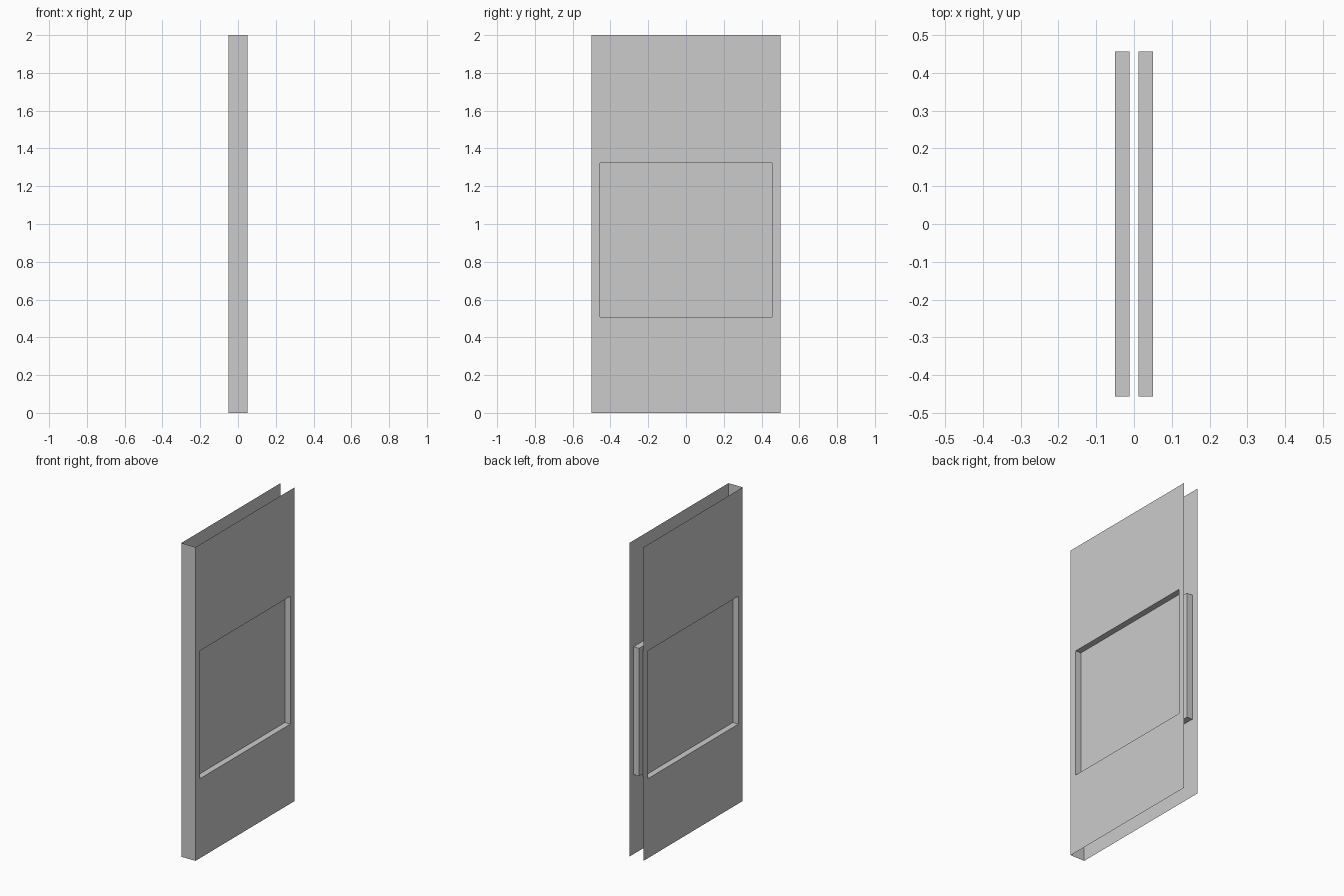
import bpy, bmesh

if "Cube" in bpy.data.objects:
    bpy.data.objects.remove(bpy.data.objects["Cube"])

HALF_X, HALF_Y, HEIGHT = 0.05, 0.5, 2.0
POCKET_X, POCKET_Y, POCKET_Z0, POCKET_Z1 = 0.0115, 0.456, 0.507, 1.322


def make_object(name, bm):
    mesh = bpy.data.meshes.new(name)
    bm.to_mesh(mesh)
    bm.free()
    obj = bpy.data.objects.new(name, mesh)
    bpy.context.collection.objects.link(obj)
    return obj


def ring(bm, x, y, z0, z1):
    """Rectangle of vertices facing +x."""
    return [bm.verts.new((x, sy * y, z)) for sy, z in
            ((-1, z0), (1, z0), (1, z1), (-1, z1))]


# Side sheets: thin sheet with a recessed rectangular tray, mirrored across x
bm = bmesh.new()
rings = [ring(bm, HALF_X, HALF_Y, 0, HEIGHT),
         ring(bm, HALF_X, POCKET_Y, POCKET_Z0, POCKET_Z1),
         ring(bm, POCKET_X, POCKET_Y, POCKET_Z0, POCKET_Z1)]
for outer, inner in zip(rings, rings[1:]):
    for i in range(4):
        j = (i + 1) % 4
        bm.faces.new((outer[i], outer[j], inner[j], inner[i]))
bm.faces.new(rings[-1])
sides = make_object("recessed_side_panels", bm)
mirror = sides.modifiers.new("Mirror", 'MIRROR')
mirror.use_axis = (True, False, False)
mirror.use_mirror_merge = False

# Front edge strip; the top, bottom and back stay open
bm = bmesh.new()
bm.faces.new([bm.verts.new((x, -HALF_Y, z)) for x, z in
              ((-HALF_X, 0), (HALF_X, 0), (HALF_X, HEIGHT), (-HALF_X, HEIGHT))])
make_object("front_edge", bm)
